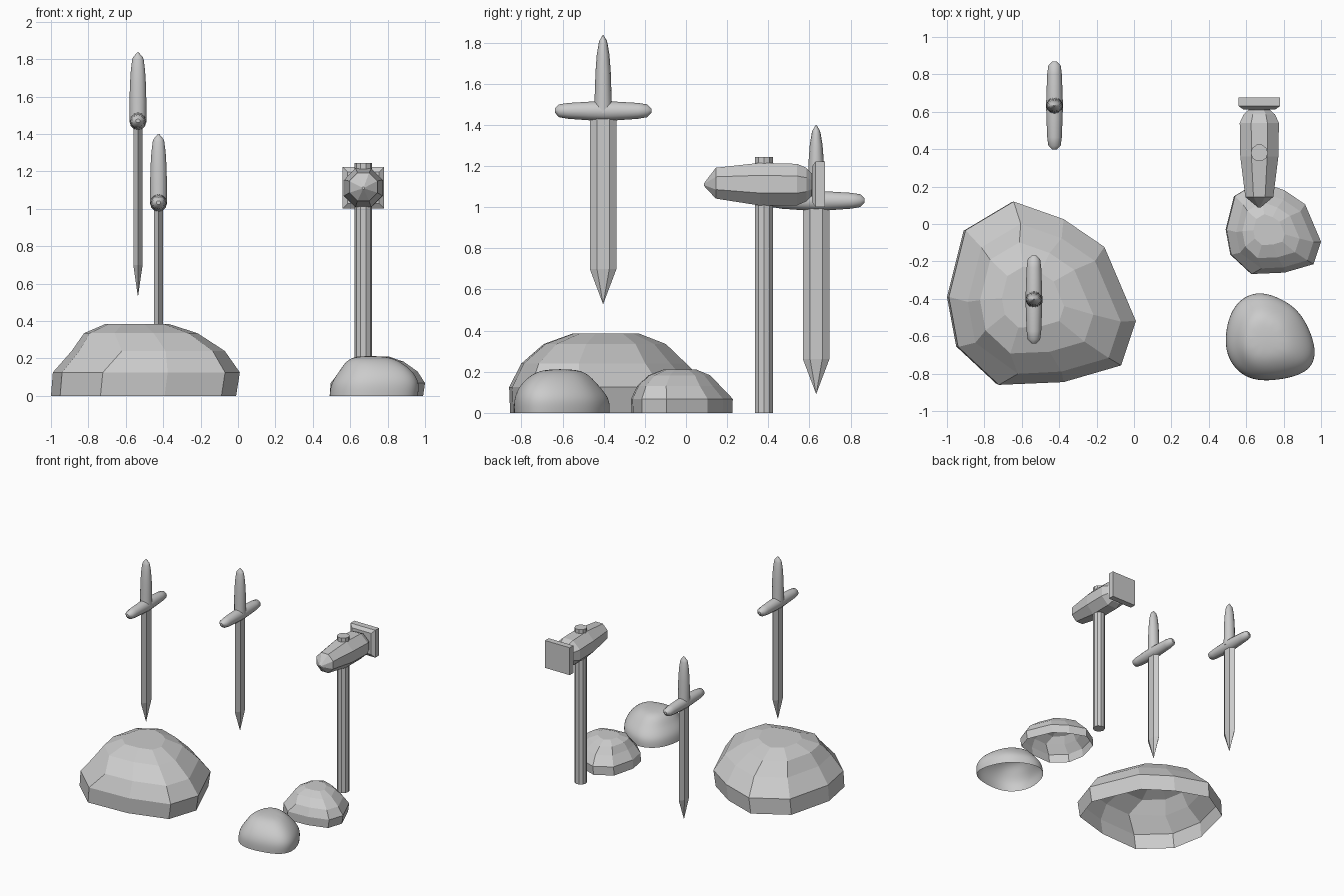
import bpy, bmesh
from math import cos, sin, pi, radians

if "Cube" in bpy.data.objects:
    bpy.data.objects.remove(bpy.data.objects["Cube"])


def make(name, rings, cap_start=True, cap_end=True, smooth=None):
    """Skin a list of equally long point rings into one object."""
    bm = bmesh.new()
    vr = [[bm.verts.new(p) for p in r] for r in rings]
    n = len(rings[0])
    for a, b in zip(vr, vr[1:]):
        for i in range(n):
            j = (i + 1) % n
            bm.faces.new((a[i], a[j], b[j], b[i]))
    if cap_start:
        bm.faces.new(vr[0][::-1])
    if cap_end:
        bm.faces.new(vr[-1])
    bmesh.ops.recalc_face_normals(bm, faces=bm.faces)
    me = bpy.data.meshes.new(name)
    bm.to_mesh(me)
    bm.free()
    ob = bpy.data.objects.new(name, me)
    bpy.context.collection.objects.link(ob)
    if smooth:
        bpy.ops.object.select_all(action='DESELECT')
        ob.select_set(True)
        bpy.context.view_layer.objects.active = ob
        bpy.ops.object.shade_smooth_by_angle(angle=radians(smooth))
    return ob


def circle(n, phase=0.0):
    return [(cos(2 * pi * (i + phase) / n), sin(2 * pi * (i + phase) / n)) for i in range(n)]


# Rocks: one open-bottomed boulder outline, drawn in towards a flat top
OUTLINE = [(0.01, -0.52), (-0.16, -0.12), (-0.38, 0.03), (-0.65, 0.125), (-0.91, -0.03),
           (-1.0, -0.39), (-0.95, -0.66), (-0.73, -0.865), (-0.38, -0.85), (-0.07, -0.76)]
MID = (-0.495, -0.37)
# height, scale, centre x, centre y
LEVELS = [(0, 0.98, -0.505, -0.37), (0.125, 0.99, -0.49, -0.37), (0.24, 0.81, -0.48, -0.40),
          (0.335, 0.60, -0.52, -0.395), (0.385, 0.33, -0.54, -0.39)]


def rock(name, s, sz, ox, oy, smooth=None):
    rings = []
    for z, k, cx, cy in LEVELS:
        rings.append([(ox + s * (cx + k * (x - MID[0])),
                       oy + s * (cy + k * (y - MID[1])), z * sz) for x, y in OUTLINE])
    # step in the front face
    if not smooth:
        x, y, z = rings[2][7]
        rings[2][7] = (x + 0.05 * s, y, z)
    return make(name, rings, cap_start=False, smooth=smooth)


rock("large_rock", 1, 1, 0, 0)
rock("small_rock", 0.505, 0.545, 0.995, 0.167)
r = rock("smooth_rock", 0.505, 0.555, 0.985, -0.41, smooth=180)
r.modifiers.new("smooth", 'SUBSURF').levels = 3
r.modifiers["smooth"].render_levels = 3


# Swords: z values relative to the blade tip
def sword(name, x, y, z):
    # Six-sided blade
    section = [(0, 0.065), (-0.025, 0.03), (-0.025, -0.03),
               (0, -0.065), (0.025, -0.03), (0.025, 0.03)]
    make(name + "_blade", [[(x + a * k, y + b * k, z + h) for a, b in section]
                           for h, k in ((0.0, 0.01), (0.17, 1), (0.93, 1))])
    # Rounded crossguard
    prof = [(-0.235, 0.012, 0.93, 0.95), (-0.215, 0.033, 0.908, 0.97), (-0.17, 0.039, 0.9, 0.977),
            (-0.07, 0.043, 0.893, 0.983), (0, 0.045, 0.89, 0.985)]
    prof += [(-d, w, a, b) for d, w, a, b in prof[-2::-1]]
    make(name + "_guard", [[(x + w * c, y + d, z + (a + b) / 2 + (b - a) / 2 * s)
                            for c, s in circle(12)] for d, w, a, b in prof], smooth=40)
    # Tapered grip
    prof = [(0.93, 0.045, 0.045), (0.985, 0.045, 0.042), (1.04, 0.045, 0.04), (1.13, 0.043, 0.037),
            (1.21, 0.038, 0.031), (1.265, 0.031, 0.022), (1.28, 0.026, 0.018), (1.307, 0.003, 0.002)]
    make(name + "_grip", [[(x + a * c, y + b * s, z + h) for c, s in circle(12)]
                          for h, a, b in prof], smooth=40)


sword("front_sword", -0.535, -0.403, 0.53)
sword("back_sword", -0.425, 0.633, 0.093)

# Hammer handle
HX, HY = 0.67, 0.38
make("hammer_handle", [[(HX + 0.046 * c, HY + 0.046 * s, z) for c, s in circle(10)]
                       for z in (0, 1.245)])

# Hammer head: octagonal, pointed at the front (y, half width, half height, centre z)
head = [(0.087, 0.006, 0.006, 1.11), (0.145, 0.078, 0.078, 1.117), (0.36, 0.106, 0.108, 1.112),
        (0.54, 0.109, 0.105, 1.11), (0.585, 0.088, 0.085, 1.11), (0.61, 0.06, 0.058, 1.11),
        (0.63, 0.06, 0.058, 1.11)]
make("hammer_head", [[(HX + w * c * 1.04, y, zc + h * s * 1.04) for c, s in circle(8, 0.5)]
                     for y, w, h, zc in head])

# Square striking plate, slightly bevelled towards the head
make("hammer_plate", [[(HX + k * a, y, 1.112 + k * b)
                       for a, b in ((-1, -1), (1, -1), (1, 1), (-1, 1))]
                      for y, k in ((0.612, 0.085), (0.63, 0.11), (0.677, 0.11))])
